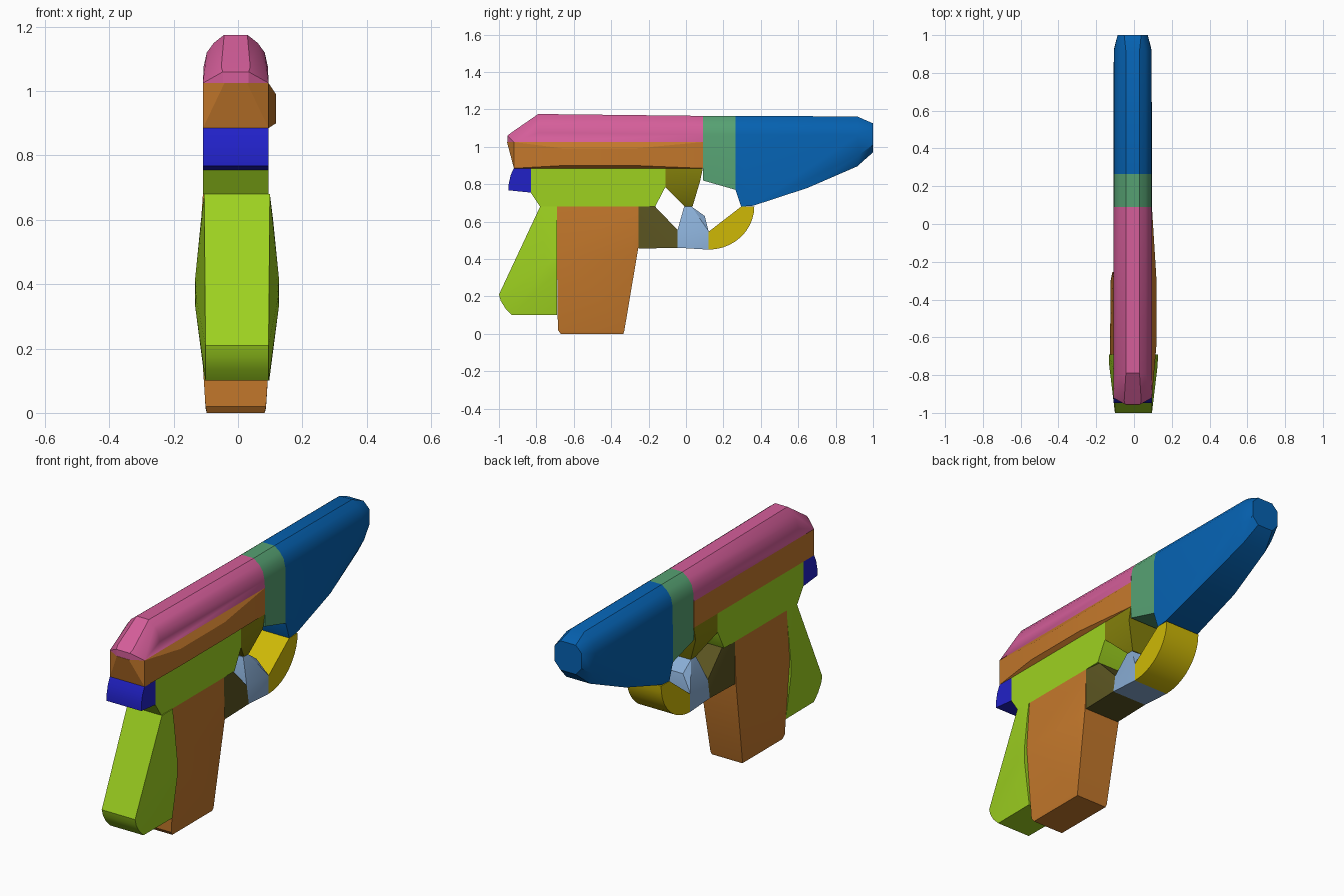
import bpy, bmesh, math

if "Cube" in bpy.data.objects:
    bpy.data.objects.remove(bpy.data.objects["Cube"], do_unlink=True)

HALF = 0.102      # usual half thickness
MID = -0.007      # centre plane of the body


def material(name, r, g, b):
    col = [(c / 255) ** 2.2 for c in (r, g, b)] + [1.0]
    m = bpy.data.materials.new(name)
    m.use_nodes = True
    m.diffuse_color = col
    m.node_tree.nodes["Principled BSDF"].inputs["Base Color"].default_value = col
    return m


def hull(name, mat, pts, mid=MID, extra=()):
    """Convex solid from mirrored side points (y, z[, half width]) plus one-sided extras (x, y, z)."""
    bm = bmesh.new()
    for y, z, *w in pts:
        h = w[0] if w else HALF
        for s in (-1, 1):
            bm.verts.new((mid + s * h, y, z))
    for p in extra:
        bm.verts.new(p)
    res = bmesh.ops.convex_hull(bm, input=bm.verts[:])
    junk = {v for v in res["geom_interior"] + res["geom_unused"] if isinstance(v, bmesh.types.BMVert)}
    bmesh.ops.delete(bm, geom=list(junk), context="VERTS")
    bmesh.ops.dissolve_limit(bm, angle_limit=math.radians(1), verts=bm.verts[:], edges=bm.edges[:])
    bmesh.ops.recalc_face_normals(bm, faces=bm.faces[:])
    me = bpy.data.meshes.new(name)
    bm.to_mesh(me)
    bm.free()
    me.materials.append(mat)
    ob = bpy.data.objects.new(name, me)
    bpy.context.collection.objects.link(ob)
    bpy.ops.object.select_all(action="DESELECT")
    ob.select_set(True)
    bpy.context.view_layer.objects.active = ob
    bpy.ops.object.shade_smooth_by_angle(angle=math.radians(28))
    return ob


def round_top(y, top):
    """Rounded upper cross-section at station y."""
    return [(y, top, 0.036), (y, top - 0.025, 0.068), (y, top - 0.055, 0.09), (y, top - 0.1, 0.1)]


pink = material("pink", 211, 94, 152)
orange = material("orange", 194, 119, 47)
violet = material("violet", 38, 38, 198)
lime = material("lime", 156, 208, 37)
olive = material("olive", 132, 128, 19)
brown = material("dark olive", 91, 85, 38)
pale = material("pale blue", 136, 172, 212)
yellow = material("yellow", 205, 183, 15)
green = material("sea green", 87, 160, 114)
blue = material("blue", 14, 98, 176)

# Slide: rounded upper half, with a narrowing rear end
hull("slide_top", pink, round_top(-0.79, 1.175) + round_top(0.09, 1.165) + [
    (0.09, 1.025), (-0.92, 1.025), (-0.955, 1.025, 0.04), (-0.955, 1.06, 0.04),
    (-0.935, 1.075, 0.045)])

# Slide: lower half, with a swelling on the left side
hull("slide_lower", orange, [
    (0.09, 1.025), (0.09, 0.885), (-0.92, 0.885), (-0.92, 1.025), (-0.957, 1.025, 0.035)],
    extra=[(0.118, y, z) for y in (-0.28, -0.65) for z in (0.9, 0.99)])

# Barrel collar and barrel
hull("barrel_collar", green, round_top(0.09, 1.165) + round_top(0.265, 1.165) + [
    (0.265, 0.77), (0.09, 0.82)])
hull("barrel", blue, round_top(0.265, 1.165) + round_top(0.915, 1.162) + [
    (1, 1.125, 0.045), (1, 1.09, 0.08), (1, 1.01, 0.08), (1, 0.97, 0.045),
    (0.93, 0.96, 0.098), (0.915, 0.895, 0.07), (0.65, 0.78, 0.095),
    (0.36, 0.685), (0.295, 0.68), (0.265, 0.77)])

# Hammer and frame
hull("hammer", violet, [
    (-0.92, 0.885), (-0.937, 0.85), (-0.948, 0.8), (-0.948, 0.767), (-0.83, 0.755), (-0.83, 0.885)])
hull("frame", lime, [
    (-0.83, 0.885), (-0.11, 0.885), (-0.11, 0.785), (-0.165, 0.68), (-0.78, 0.68), (-0.83, 0.755)])
hull("frame_front", olive, [
    (-0.11, 0.885), (0.09, 0.885), (0.075, 0.815), (-0.11, 0.785),
    (0.035, 0.68, 0.045), (-0.005, 0.68, 0.045)])

# Grip: swollen back strap and main block
hull("grip_back", lime, [
    (-0.78, 0.68), (-0.69, 0.68), (-0.69, 0.6, 0.112), (-0.69, 0.42, 0.13), (-0.75, 0.36, 0.128),
    (-0.69, 0.33, 0.13), (-0.69, 0.1, 0.1), (-0.93, 0.1, 0.098), (-0.965, 0.135, 0.098),
    (-0.99, 0.175, 0.098), (-1, 0.21, 0.098)], mid=-0.003)
hull("grip_block", orange, [
    (-0.69, 0.68), (-0.255, 0.68), (-0.255, 0.46, 0.108), (-0.3, 0.42, 0.117), (-0.69, 0.42, 0.12),
    (-0.685, 0.02, 0.094), (-0.67, 0, 0.09), (-0.335, 0, 0.09), (-0.33, 0.015, 0.094)])

# Trigger guard in three joined pieces, the middle one rising to the trigger
hull("guard_rear", brown, [
    (-0.255, 0.68), (-0.165, 0.68, 0.09), (-0.045, 0.555, 0.09), (-0.045, 0.46), (-0.255, 0.455)])
hull("trigger", pale, [
    (-0.01, 0.68, 0.045), (0.03, 0.68, 0.045), (0.1, 0.63, 0.045), (0.12, 0.55),
    (0.12, 0.45), (-0.045, 0.46), (-0.045, 0.555, 0.09)])
arc = [(0.12 + 0.245 * math.sin(a), 0.68 - 0.23 * math.cos(a))
       for a in (math.radians(9 * i) for i in range(11))]
hull("guard_front", yellow, arc + [(0.295, 0.68), (0.12, 0.545)])
